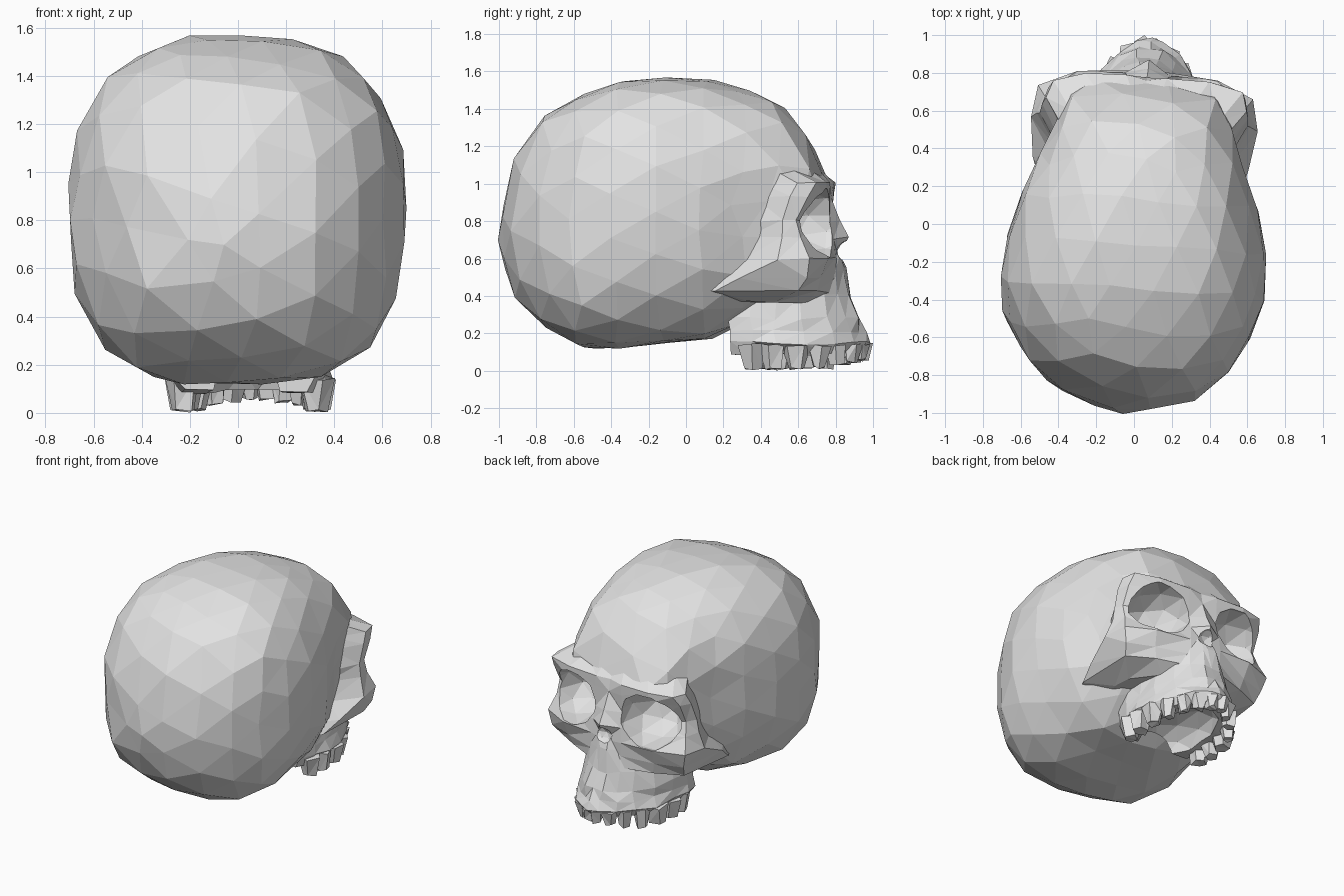
import bpy, bmesh, random
from math import sin, cos, radians, hypot
from mathutils import Matrix, Vector

random.seed(4)
default = bpy.data.objects.get("Cube")
if default:
    bpy.data.objects.remove(default)

bone = bpy.data.materials.new("bone grey")
bone.use_nodes = True
GREY = (0.77, 0.77, 0.77, 1)
bone.diffuse_color = GREY
bone.node_tree.nodes["Principled BSDF"].inputs["Base Color"].default_value = GREY


def jitter(bm, amount):
    for v in bm.verts:
        v.co += Vector([random.uniform(-amount, amount) for _ in range(3)])


def finish(bm, name):
    bmesh.ops.triangulate(bm, faces=bm.faces)
    bmesh.ops.recalc_face_normals(bm, faces=bm.faces)
    mesh = bpy.data.meshes.new(name)
    bm.to_mesh(mesh)
    bm.free()
    mesh.materials.append(bone)
    obj = bpy.data.objects.new(name, mesh)
    bpy.context.scene.collection.objects.link(obj)
    return obj


def loft(name, rings, amount):
    """Skin a stack of half outlines, each mirrored across x = 0."""
    bm = bmesh.new()
    loops = []
    for z, half in rings:
        outline = half + [(-x, y) for x, y in reversed(half[1:])]
        loops.append([bm.verts.new((x, y, z)) for x, y in outline])
    for low, high in zip(loops, loops[1:]):
        for i in range(len(low)):
            j = (i + 1) % len(low)
            bm.faces.new((low[i], low[j], high[j], high[i]))
    bm.faces.new(loops[0])
    bm.faces.new(loops[-1])
    jitter(bm, amount)
    return finish(bm, name)


def blob(name, centre, radii, tilt=0.0):
    bm = bmesh.new()
    matrix = (Matrix.Translation(centre) @ Matrix.Rotation(tilt, 4, 'Y')
              @ Matrix.Diagonal((*radii, 1)))
    bmesh.ops.create_icosphere(bm, subdivisions=2, radius=1, matrix=matrix)
    return finish(bm, name)


# Braincase: y station, half width, underside, crown
STATIONS = [
    (-1.0, 0, .70, .70), (-.96, .23, .49, .98), (-.9, .385, .37, 1.15),
    (-.75, .54, .23, 1.38), (-.5, .68, .10, 1.51), (-.25, .71, .125, 1.575),
    (.05, .65, .165, 1.57), (.2, .6, .19, 1.54), (.35, .545, .28, 1.49),
    (.5, .49, .37, 1.43), (.6, .46, .45, 1.36), (.7, .42, .57, 1.16),
    (.755, .32, .7, 1.03), (.78, 0, .85, .85)]


def station(y):
    for a, b in zip(STATIONS, STATIONS[1:]):
        if y <= b[0]:
            t = (y - a[0]) / (b[0] - a[0])
            return [p + (q - p) * t for p, q in zip(a[1:], b[1:])]
    return STATIONS[-1][1:]


bm = bmesh.new()
bmesh.ops.create_icosphere(bm, subdivisions=3, radius=1)
for v in bm.verts:
    side, up, along = v.co
    y = -.11 + .89 * along
    width, low, high = station(y)
    size = hypot(side, up) or 1
    c, s = side / size, up / size
    power = 2.6 if s > 0 else 2.9
    r = (abs(c) ** power + abs(s) ** power) ** (-1 / power) if (c or s) else 0
    z = (low + high) / 2 + (high - low) / 2 * s * r
    # Hollow temples behind the eye rims
    temple = max(0, 1 - abs(y - .48) / .3) * max(0, 1 - abs(z - .75) / .35)
    v.co = (width * c * r * (1 - .1 * temple), y, z)
jitter(bm, .01)
skull = finish(bm, "skull")

# Brow, eye rims, nasal bridge and cheekbones: height, half width, front depths
FACE = [
    (.37, .40, .85, .80, .66, .50, .35), (.42, .54, .85, .81, .73, .64, .2),
    (.50, .57, .84, .81, .75, .68, .32), (.60, .60, .82, .81, .78, .70, .53),
    (.71, .565, .875, .80, .75, .65, .55), (.80, .55, .82, .78, .72, .62, .55),
    (.93, .55, .78, .785, .77, .69, .60), (1.01, .53, .765, .78, .775, .73, .64),
    (1.09, .41, .69, .70, .67, .58, .47)]
COLUMNS = (0, .2, .62, .95, 1)
face_rings = [(z, [(w * c, y) for c, y in zip(COLUMNS, depths)]
               + [(.78 * w, depths[-1] - .2)])
              for z, w, *depths in FACE]
face = loft("face", face_rings, .008)


# Upper jaw: height, half width, front depth
def arch(width, front, angle):
    a = radians(angle)
    return width * sin(a) ** 1.25, .5 + (front - .5) * cos(a)


JAW = [(.09, .28, .95), (.15, .33, .985), (.21, .315, .96), (.28, .31, .935),
       (.40, .28, .89), (.54, .25, .86), (.62, .18, .835)]
jaw_rings = [(z, [arch(w, f, a) for a in (0, 16, 33, 50, 70, 90)] + [(w, .37), (w * .9, .25)])
             for z, w, f in JAW]
jaw = loft("upper_jaw", jaw_rings, .012)

# Cavities
cutters = [blob("eye_socket_cutter", (s * .31, .76, .79), (.213, .31, .19), s * .2)
           for s in (-1, 1)]
cutters.append(blob("nose_cutter", (0, .89, .635), (.1, .1, .065)))
cutters.append(blob("palate_cutter", (0, .5, .09), (.2, .37, .16)))

# Fuse the bone, then carve the cavities
helpers = [face, jaw] + cutters
for part in helpers:
    mod = skull.modifiers.new(part.name, 'BOOLEAN')
    mod.operation = 'DIFFERENCE' if part in cutters else 'UNION'
    mod.solver = 'EXACT'
    mod.object = part
    part.hide_render = True
bpy.context.view_layer.update()
graph = bpy.context.evaluated_depsgraph_get()
fused = bpy.data.meshes.new_from_object(skull.evaluated_get(graph))
skull.modifiers.clear()
skull.data = fused
fused.materials.clear()
fused.materials.append(bone)
for poly in fused.polygons:
    poly.material_index = 0
for part in helpers:
    bpy.data.objects.remove(part)

# Teeth: faceted pegs following the arch
bm = bmesh.new()
spots = [arch(.285, .945, a) for a in (11, 27, 43, 59, 75, 92)] + [(.275, .37)]
for n, (x, y) in enumerate(spots):
    radius = .06 if n < 4 else .08
    bottom = .01 + max(0, y - .7) * .2
    for s in (-1, 1):
        bmesh.ops.create_cone(
            bm, cap_ends=True, segments=5, radius1=radius * .6, radius2=radius,
            depth=.14 - bottom,
            matrix=Matrix.Translation((s * x, y, (.14 + bottom) / 2))
            @ Matrix.Rotation(n * .4 * s, 4, 'Z'))
jitter(bm, .01)
teeth = finish(bm, "teeth")

# Turn the head slightly to one side
turn = (Matrix.Translation((0, -.25, 0)) @ Matrix.Rotation(-.07, 4, 'Z')
        @ Matrix.Translation((0, .25, 0)))
for obj in (skull, teeth):
    obj.data.transform(turn)
    obj.data.update()
